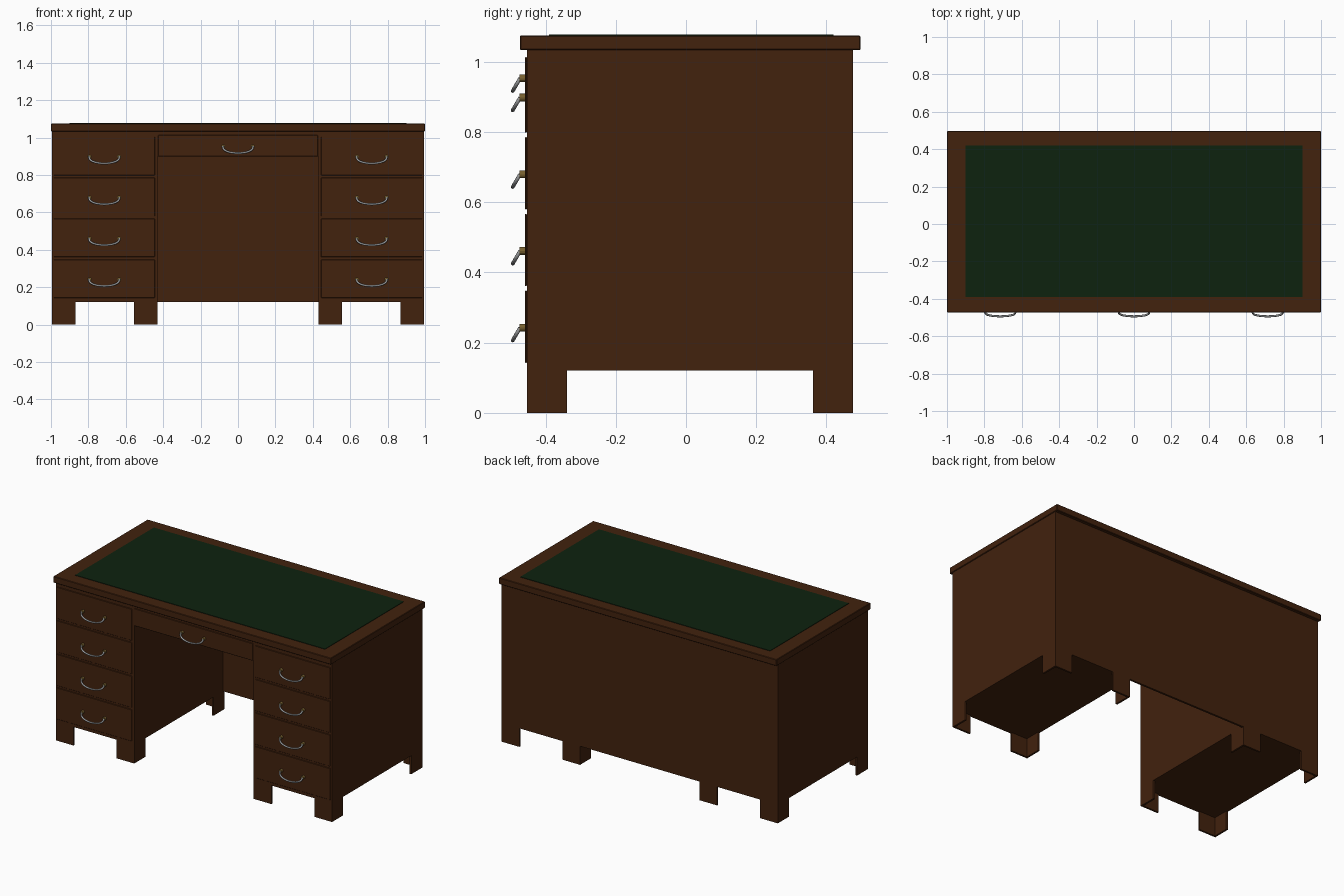
import bpy, bmesh, math
from mathutils import Matrix, Vector

cube = bpy.data.objects.get("Cube")
if cube:
    bpy.data.objects.remove(cube, do_unlink=True)


def material(name, rgb, rough=0.6):
    m = bpy.data.materials.new(name)
    m.use_nodes = True
    col = (*rgb, 1.0)
    m.diffuse_color = col
    bsdf = m.node_tree.nodes["Principled BSDF"]
    bsdf.inputs["Base Color"].default_value = col
    bsdf.inputs["Roughness"].default_value = rough
    return m


WOOD = material("dark wood", (0.054, 0.0158, 0.0042))
LEATHER = material("green leather", (0.0042, 0.0158, 0.0046))
STEEL = material("steel", (0.36, 0.37, 0.38))
BRASS = material("brass", (0.19, 0.12, 0.03))


def add_object(name, mesh, mat, loc=(0, 0, 0)):
    if not mesh.materials:
        mesh.materials.append(mat)
    ob = bpy.data.objects.new(name, mesh)
    ob.location = loc
    bpy.context.collection.objects.link(ob)
    return ob


def box(name, x, y, z, mat=WOOD, bevel=0.0):
    """Box spanning the given (min, max) ranges."""
    lo, hi = [Vector(p) for p in zip(x, y, z)]
    bm = bmesh.new()
    bmesh.ops.create_cube(bm, size=1)
    bmesh.ops.scale(bm, vec=hi - lo, verts=bm.verts)
    mesh = bpy.data.meshes.new(name)
    bm.to_mesh(mesh)
    bm.free()
    ob = add_object(name, mesh, mat, (lo + hi) / 2)
    if bevel:
        mod = ob.modifiers.new("edge", "BEVEL")
        mod.width = bevel
        mod.segments = 1
    return ob


def span(a, b):
    return (min(a, b), max(a, b))


INNER, OUTER = 0.43, 0.995
FRONT, BACK = -0.453, 0.476
BASE, CASE_TOP = 0.121, 1.033
FOOT_X, FOOT_Y, PLATE = 0.127, 0.114, 0.012

# Desk top with its writing surface
box("desk_top", (-1, 1), (-0.473, 0.497), (CASE_TOP, 1.075), bevel=0.003)
box("writing_surface", (-0.9, 0.9), (-0.39, 0.42), (1.073, 1.078), LEATHER)

# Back panel and centre drawer across the kneehole
box("back_panel", (-INNER, INNER), (BACK - 0.014, BACK - 0.001), (BASE, CASE_TOP))
box("centre_drawer_case", (-INNER, INNER), (FRONT, BACK - 0.014), (0.9, CASE_TOP))
box("centre_drawer_front", (-INNER + 0.003, INNER - 0.003),
    (FRONT - 0.006, FRONT), (0.9, 1.013), bevel=0.002)


def bracket_foot(name, x, y, dx, dy):
    """Hollow foot: two plates meeting at the corner (x, y), running inward."""
    bm = bmesh.new()
    outline = [(0, 0), (FOOT_X, 0), (FOOT_X, PLATE), (PLATE, PLATE),
               (PLATE, FOOT_Y), (0, FOOT_Y)]
    face = bm.faces.new([bm.verts.new((x + dx * u, y + dy * v, 0)) for u, v in outline])
    top = bmesh.ops.extrude_face_region(bm, geom=[face])["geom"]
    bmesh.ops.translate(bm, vec=(0, 0, BASE),
                        verts=[v for v in top if isinstance(v, bmesh.types.BMVert)])
    bmesh.ops.recalc_face_normals(bm, faces=bm.faces)
    mesh = bpy.data.meshes.new(name)
    bm.to_mesh(mesh)
    bm.free()
    add_object(name, mesh, WOOD)


# Drooping bail shared by every handle
curve = bpy.data.curves.new("bail_path", "CURVE")
curve.dimensions = "3D"
curve.bevel_depth = 0.0055
curve.bevel_resolution = 2
curve.use_fill_caps = True
spline = curve.splines.new("POLY")
STEPS = 16
spline.points.add(STEPS)
for i, p in enumerate(spline.points):
    t = math.pi * i / STEPS
    drop = math.sin(t) ** 0.8 if 0 < i < STEPS else 0
    p.co = (-0.081 * math.cos(t), -0.018 - 0.021 * drop, -0.036 * drop, 1)
path = bpy.data.objects.new("bail_path", curve)
bpy.context.collection.objects.link(path)
bail_mesh = bpy.data.meshes.new_from_object(path)
bail_mesh.materials.clear()
bail_mesh.shade_smooth()
bpy.data.objects.remove(path, do_unlink=True)

# Round mount shared by every handle
bm = bmesh.new()
bmesh.ops.create_cone(bm, cap_ends=True, segments=12, radius1=0.011, radius2=0.011,
                      depth=0.016, matrix=Matrix.Rotation(math.pi / 2, 4, "X"))
mount_mesh = bpy.data.meshes.new("handle_mount")
bm.to_mesh(mount_mesh)
bm.free()


def handle(name, x, z):
    add_object(name + "_bail", bail_mesh, STEEL, (x, FRONT - 0.0015, z))
    for side in (-1, 1):
        add_object(name + "_mount", mount_mesh, BRASS, (x + side * 0.079, FRONT - 0.013, z))


handle("centre_handle", 0, 0.953)

# Two pedestals with four drawers and four bracket feet each
for side, label in ((1, "left"), (-1, "right")):
    box(label + "_pedestal", span(side * INNER, side * OUTER), (FRONT, BACK), (BASE, CASE_TOP))
    for i in range(4):
        bottom = 0.798 - 0.2185 * i
        name = f"{label}_drawer_{i + 1}"
        box(name, span(side * 0.445, side * 0.985), (FRONT - 0.006, FRONT),
            (bottom, bottom + 0.206), bevel=0.002)
        handle(name + "_handle", side * 0.715, bottom + 0.1)
    for y, dy, end in ((FRONT, 1, "front"), (BACK, -1, "back")):
        bracket_foot(f"{label}_{end}_outer_foot", side * OUTER, y, -side, dy)
        bracket_foot(f"{label}_{end}_inner_foot", side * INNER, y, side, dy)
